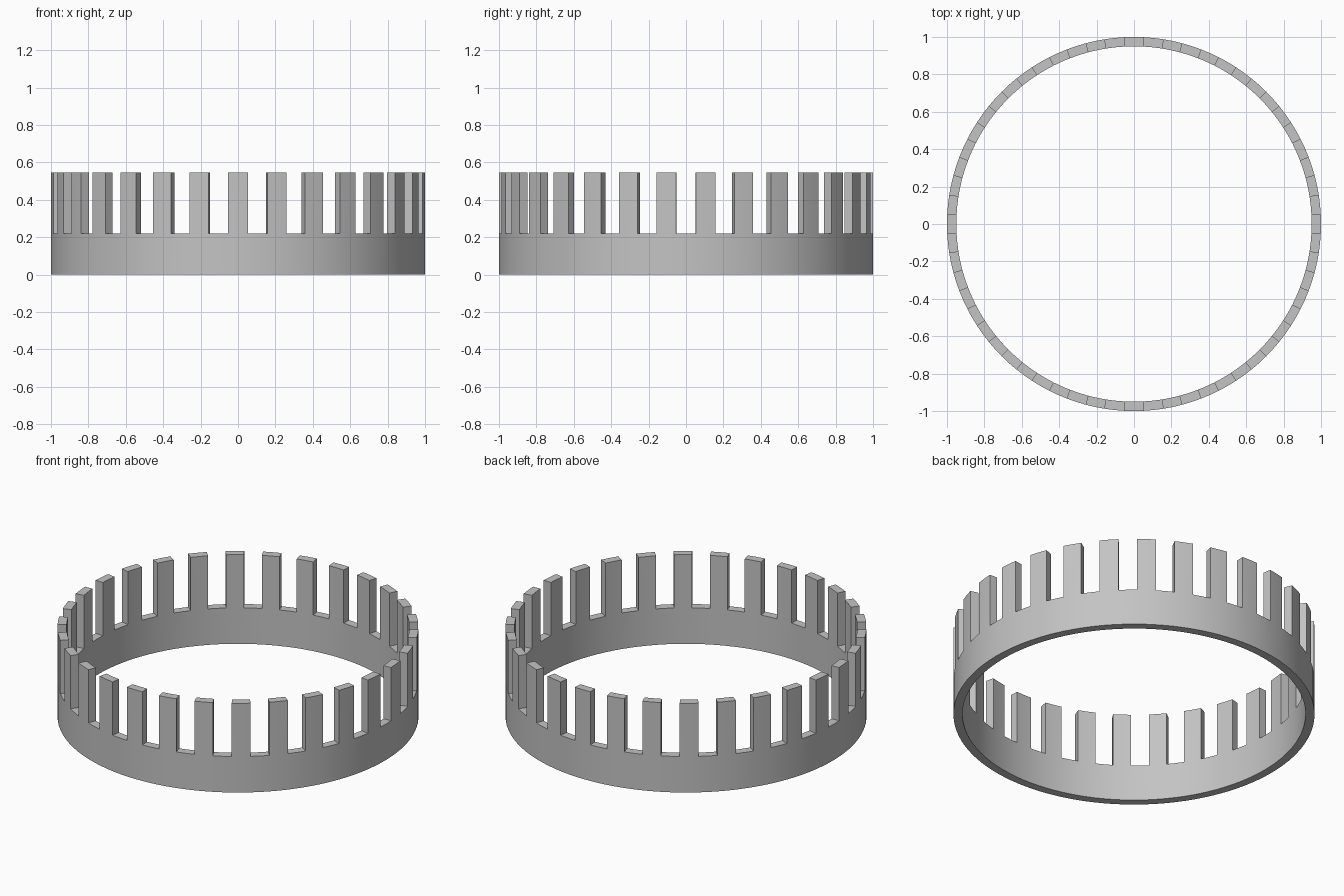
import bpy
import bmesh
from math import radians, sin, cos, pi

cube = bpy.data.objects.get("Cube")
if cube:
    bpy.data.objects.remove(cube, do_unlink=True)

OUTER, INNER = 1.0, 0.95
BAND_TOP, POST_TOP = 0.22, 0.545
POSTS = 30
STEPS = POSTS * 4          # two steps of post, two steps of gap

grey = bpy.data.materials.new("plain_grey")
grey.use_nodes = True
grey.diffuse_color = (0.55, 0.55, 0.55, 1)
grey.node_tree.nodes["Principled BSDF"].inputs["Base Color"].default_value = (0.55, 0.55, 0.55, 1)

bm = bmesh.new()

# Band: rectangular section carried round the circle, starting at the front
profile = [(OUTER, 0), (OUTER, BAND_TOP), (INNER, BAND_TOP), (INNER, 0)]
rings = []
for i in range(STEPS):
    a = 2 * pi * i / STEPS - pi / 2
    rings.append([bm.verts.new((r * cos(a), r * sin(a), z)) for r, z in profile])

top_faces = []
for i in range(STEPS):
    a, b = rings[i], rings[(i + 1) % STEPS]
    for j in range(4):
        k = (j + 1) % 4
        face = bm.faces.new((a[j], b[j], b[k], a[k]))
        if j == 1:
            top_faces.append(face)

# Posts: raise every other pair of top faces, one post centred on the front
post_faces = [f for i, f in enumerate(top_faces) if i % 4 in (0, 3)]
raised = bmesh.ops.extrude_face_region(bm, geom=post_faces)["geom"]
bmesh.ops.translate(bm, vec=(0, 0, POST_TOP - BAND_TOP),
                    verts=[g for g in raised if isinstance(g, bmesh.types.BMVert)])
leftover = [f for f in post_faces if f.is_valid]
if leftover:
    bmesh.ops.delete(bm, geom=leftover, context="FACES")
bmesh.ops.recalc_face_normals(bm, faces=bm.faces)

mesh = bpy.data.meshes.new("crenellated_ring")
bm.to_mesh(mesh)
bm.free()
mesh.materials.append(grey)
ring = bpy.data.objects.new("crenellated_ring", mesh)
bpy.context.collection.objects.link(ring)

# Smooth round the band, sharp at the corners
bpy.ops.object.select_all(action="DESELECT")
ring.select_set(True)
bpy.context.view_layer.objects.active = ring
bpy.ops.object.shade_smooth_by_angle(angle=radians(30))
